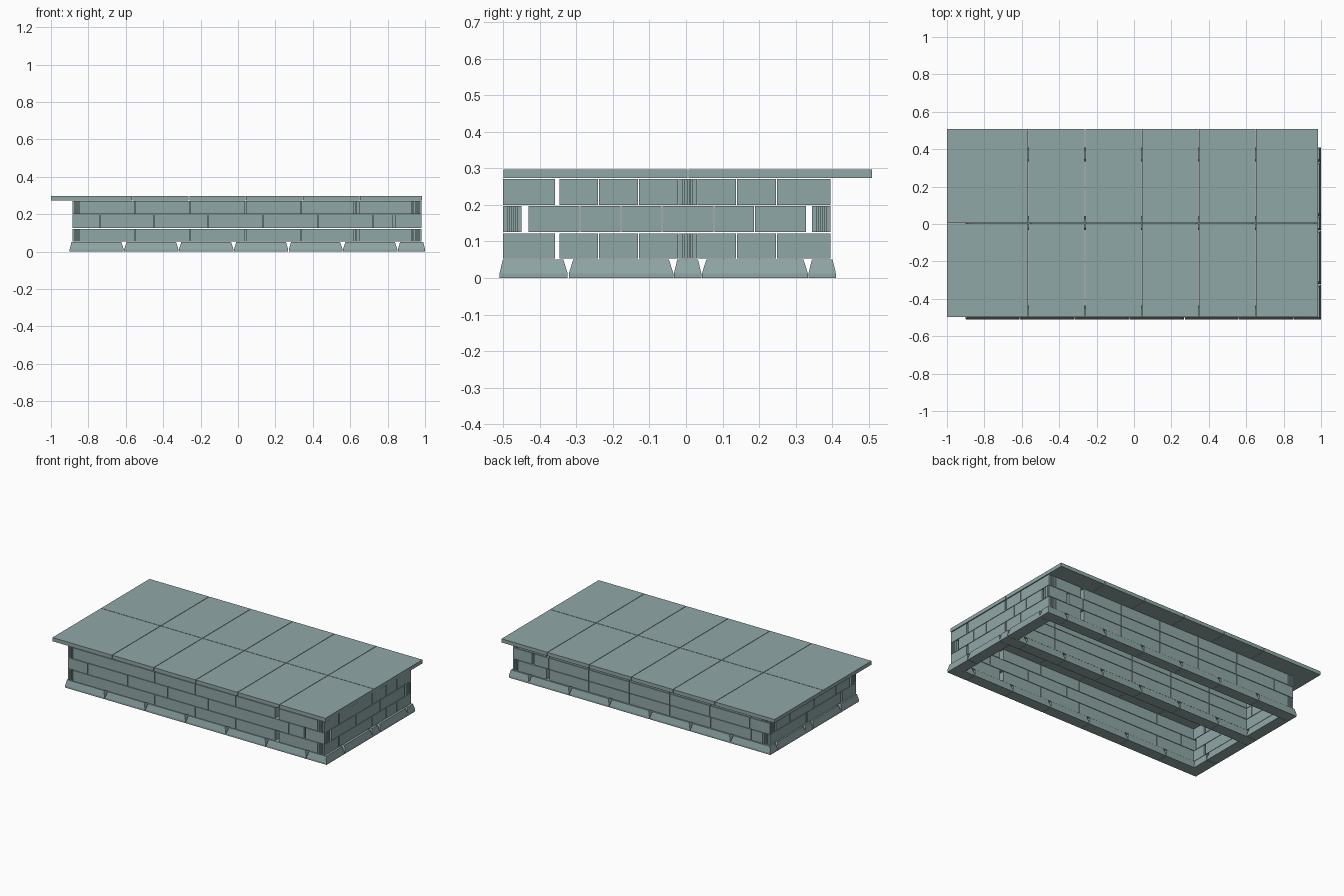
import bpy
import bmesh

cube = bpy.data.objects.get("Cube")
if cube:
    bpy.data.objects.remove(cube, do_unlink=True)

stone_mat = bpy.data.materials.new("grey green stone")
stone_mat.use_nodes = True
COLOUR = (0.28, 0.39, 0.385, 1)
stone_mat.diffuse_color = COLOUR
stone_mat.node_tree.nodes["Principled BSDF"].inputs["Base Color"].default_value = COLOUR

JOINT = 0.0015      # half width of a mortar joint
THICK = 0.05        # wall thickness
COURSES = [(0.053, 0.122), (0.125, 0.197), (0.2, 0.27)]


def loft(bm, rings):
    """Closed solid through rectangles (x0, x1, y0, y1, z)."""
    loops = []
    for x0, x1, y0, y1, z in rings:
        loops.append([bm.verts.new(p) for p in
                      ((x0, y0, z), (x1, y0, z), (x1, y1, z), (x0, y1, z))])
    bm.faces.new(loops[0][::-1])
    bm.faces.new(loops[-1])
    for low, high in zip(loops, loops[1:]):
        for i in range(4):
            j = (i + 1) % 4
            bm.faces.new((low[i], low[j], high[j], high[i]))


def box(bm, x0, x1, y0, y1, z0, z1):
    loft(bm, [(x0, x1, y0, y1, z0), (x0, x1, y0, y1, z1)])


def finish(bm, name):
    mesh = bpy.data.meshes.new(name)
    bm.to_mesh(mesh)
    bm.free()
    mesh.materials.append(stone_mat)
    bpy.context.collection.objects.link(bpy.data.objects.new(name, mesh))


def spans(cuts, gaps=()):
    """Pairs of neighbouring cuts, leaving out spans that start at an open gap."""
    return [(a, b) for a, b in zip(cuts, cuts[1:]) if a not in gaps]


def oriented(axis, a, b, c, d):
    """Length span a..b and depth span c..d, as x and y limits."""
    return (a, b, c, d) if axis == "x" else (c, d, a, b)


def course(name, axis, blocks, depth, levels, ribbed=False):
    """One row of stones; ribbed rows have grooved outer end faces."""
    bm = bmesh.new()
    z0, z1 = levels
    first, last = blocks[0][0], blocks[-1][1]
    groove = 0.012
    for a, b in blocks:
        lo = a + (groove if ribbed and a == first else JOINT)
        hi = b - (groove if ribbed and b == last else JOINT)
        box(bm, *oriented(axis, lo, hi, depth, depth + THICK), z0, z1)
    if ribbed:
        for a, b in ((first, first + groove), (last - groove, last)):
            for u, v in ((0, 0.012), (0.016, 0.024), (0.028, 0.034), (0.038, THICK)):
                box(bm, *oriented(axis, a, b, depth + u, depth + v), z0, z1)
    finish(bm, name)


def plinth(name, axis, cuts, c, d):
    """Row of base stones with a low lip and sloping sides."""
    bm = bmesh.new()
    for a, b in spans(cuts):
        a, b = a + JOINT, b - JOINT
        foot = oriented(axis, a, b, c, d)
        a_in = 0.008 if a - cuts[0] < 0.01 else 0.012
        b_in = 0.008 if cuts[-1] - b < 0.01 else 0.012
        head = oriented(axis, a + a_in, b - b_in, c + 0.009, d - 0.009)
        loft(bm, [foot + (0,), foot + (0.012,), head + (0.05,)])
    finish(bm, name)


# Base stones
long_base = [-0.9, -0.61, -0.317, -0.023, 0.27, 0.56, 0.853, 1.0]
end_base = [-0.51, -0.322, -0.033, 0.042, 0.335, 0.41]
for label, y in (("front", -0.51), ("middle", -0.033), ("back", 0.335)):
    plinth(label + "_base", "x", long_base, y, y + 0.075)
for label, x in (("right", -0.9), ("left", 0.925)):
    plinth(label + "_base", "y", end_base, x, x + 0.075)

# Long walls: the middle course runs through, the others stop at the end walls
through = spans([-0.885, -0.74, -0.45, -0.16, 0.135, 0.43, 0.72, 0.83, 0.84, 0.98], (0.83,))
front_row = spans([-0.835, -0.55, -0.255, 0.04, 0.335, 0.62, 0.645, 0.93], (0.62,))
back_row = spans([-0.835, -0.75, -0.455, -0.16, 0.135, 0.43, 0.715, 0.735, 0.93], (0.715,))
for label, y, row in (("front", -0.5, front_row), ("back", 0.345, back_row)):
    for i, levels in enumerate(COURSES):
        course(f"{label}_wall_{i + 1}", "x", through if i == 1 else row, y, levels, i == 1)

# Middle wall: its outer courses reach the end faces
inner = [-0.55, -0.255, 0.04, 0.335, 0.63]
for i, levels in enumerate(COURSES):
    ends = (-0.835, 0.93) if i == 1 else (-0.885, 0.98)
    course(f"middle_wall_{i + 1}", "x", spans([ends[0], *inner, ends[1]]), -0.02, levels, i != 1)

# End walls
end_row = spans([-0.5, -0.357, -0.347, -0.239, -0.13, -0.02, 0.03, 0.138, 0.248, 0.395],
                (-0.357, -0.02))
end_middle = spans([-0.432, -0.29, -0.178, -0.066, 0.077, 0.187, 0.33])
for label, x in (("right", -0.885), ("left", 0.93)):
    for i, levels in enumerate(COURSES):
        course(f"{label}_wall_{i + 1}", "y", end_middle if i == 1 else end_row, x, levels, i != 1)

# Paving slabs
bm = bmesh.new()
for x0, x1 in spans([-1.0, -0.565, -0.262, 0.042, 0.346, 0.65, 0.985]):
    for y0, y1 in spans([-0.5, 0.005, 0.51]):
        box(bm, x0 + JOINT, x1 - JOINT, y0 + JOINT, y1 - JOINT, 0.273, 0.297)
finish(bm, "top_slabs")
